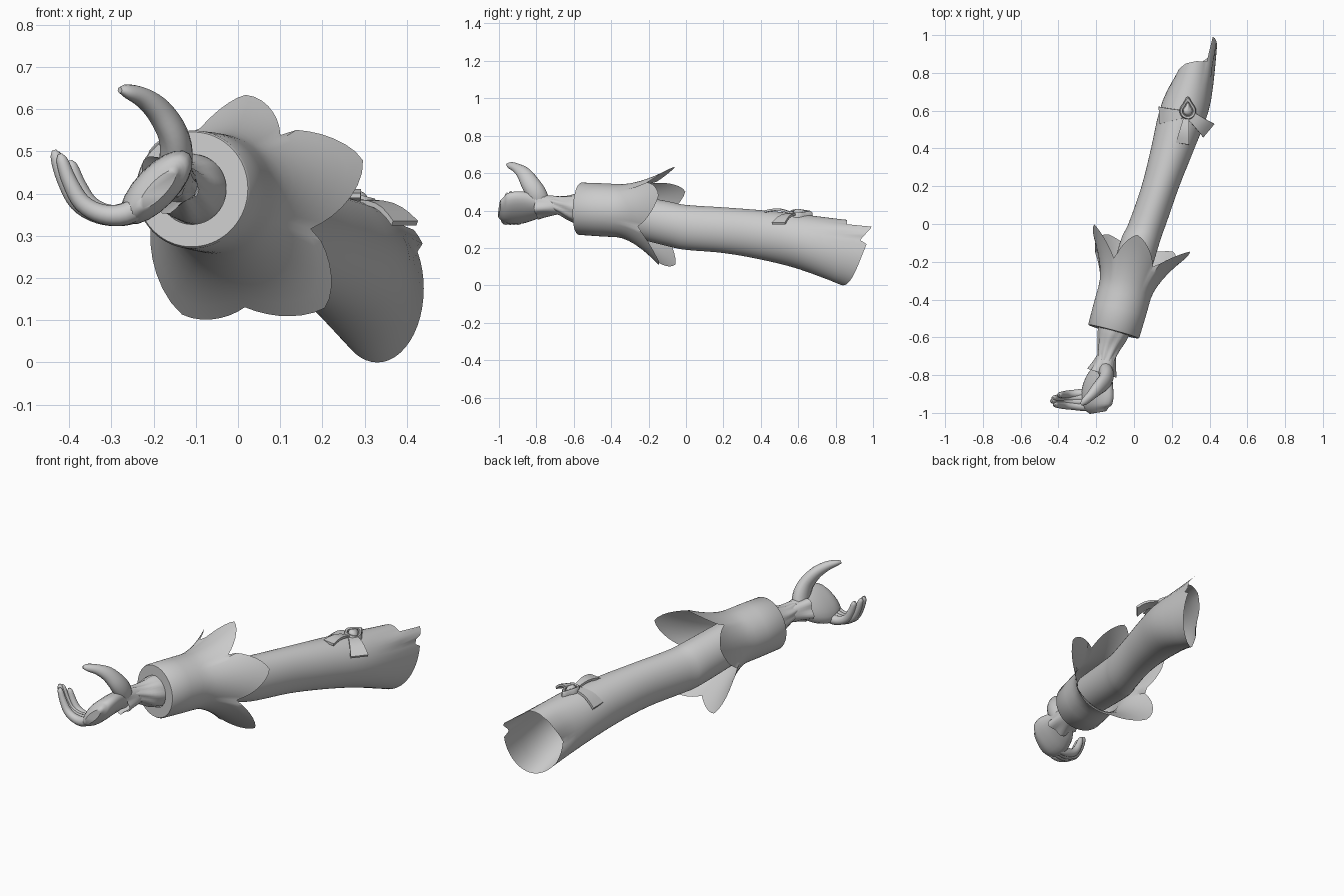
import bpy, bmesh, math
from mathutils import Vector

if "Cube" in bpy.data.objects:
    bpy.data.objects.remove(bpy.data.objects["Cube"], do_unlink=True)

grey = bpy.data.materials.new("plain grey")
grey.use_nodes = True
GREY = (0.6, 0.6, 0.6, 1)
grey.diffuse_color = GREY
grey.node_tree.nodes["Principled BSDF"].inputs["Base Color"].default_value = GREY


def finish(name, bm, angle):
    bmesh.ops.recalc_face_normals(bm, faces=bm.faces)
    mesh = bpy.data.meshes.new(name)
    bm.to_mesh(mesh)
    bm.free()
    obj = bpy.data.objects.new(name, mesh)
    bpy.context.collection.objects.link(obj)
    mesh.materials.append(grey)
    bpy.ops.object.select_all(action='DESELECT')
    obj.select_set(True)
    bpy.context.view_layer.objects.active = obj
    bpy.ops.object.shade_smooth_by_angle(angle=math.radians(angle))


def skin(name, rings, caps=False, angle=50):
    """Join equal closed rings of points into a surface."""
    bm = bmesh.new()
    rows = [[bm.verts.new(p) for p in ring] for ring in rings]
    n = len(rows[0])
    for a, b in zip(rows, rows[1:]):
        for i in range(n):
            j = (i + 1) % n
            bm.faces.new((a[i], a[j], b[j], b[i]))
    if caps:
        bm.faces.new(rows[0])
        bm.faces.new(rows[-1])
    finish(name, bm, angle)


def smooth_path(stations, steps=4):
    """Catmull-Rom interpolation of station tuples."""
    s = [Vector(p) for p in stations]
    s = [s[0] * 2 - s[1]] + s + [s[-1] * 2 - s[-2]]
    out = []
    for a, b, c, d in zip(s, s[1:], s[2:], s[3:]):
        for k in range(steps):
            t = k / steps
            out.append(0.5 * (2 * b + (c - a) * t + (2 * a - 5 * b + 4 * c - d) * t * t
                              + (3 * b - a - 3 * c + d) * t ** 3))
    return out + [s[-2]]


def loft(name, stations, wide, sides=12, caps=True, warp=None):
    """Sweep an ellipse through stations (x, y, z, half width, half depth)."""
    path = smooth_path(stations)
    last = len(path) - 1
    rings = []
    for k, p in enumerate(path):
        t = Vector((path[min(k + 1, last)] - path[max(k - 1, 0)])[:3]).normalized()
        u = Vector(wide)
        u = (u - t * u.dot(t)).normalized()
        v = u.cross(t)
        ring = []
        for i in range(sides):
            th = math.tau * i / sides
            r = warp(th, k / last) if warp else 1
            ring.append(Vector(p[:3]) + (u * p[3] * math.cos(th) + v * p[4] * math.sin(th)) * r)
        rings.append(ring)
    skin(name, rings, caps)


# Long sleeve of upright slices, open at the shoulder with an uneven torn rim
RIM = [(-90, 0), (15, .125), (22, .09), (52, .16), (60, .02), (90, .022),
       (120, .01), (150, -.025), (180, -.08), (225, -.06), (270, 0)]


def rim_offset(deg):
    for (a, fa), (b, fb) in zip(RIM, RIM[1:]):
        if a <= deg <= b:
            return fa + (fb - fa) * (deg - a) / (b - a)


SIDES = 48
rings = []
for x, y, z, a, b in smooth_path([
        (-.06, -.42, .40, .10, .11), (.03, -.1, .33, .105, .12), (.07, 0, .31, .1, .12),
        (.14, .2, .295, .1, .122), (.205, .4, .27, .115, .132), (.265, .6, .235, .13, .147),
        (.33, .84, .175, .11, .175)]):
    angles = [math.tau * i / SIDES - math.pi / 2 for i in range(SIDES)]
    rings.append([Vector((x + a * math.cos(t), y, z + b * math.sin(t))) for t in angles])
for ring, weight in zip(rings[-3:], (.15, .45, 1)):
    for i, p in enumerate(ring):
        p.y += weight * rim_offset(360 * i / SIDES - 90)
        if 35 < 360 * i / SIDES - 90 < 56:
            p.x += .02 * weight
skin("sleeve", rings)

# Bracer: thick front ring, plain tube, then five flared pointed leaves
axis = Vector((.27, .96, -.05)).normalized()
side = Vector((1, -.27, 0)).normalized()
up = side.cross(axis)
front = Vector((-.108, -.57, .41))
# leaf: tip angle, flare, tip length; edge: angle, notch length
leaves = [(19, .14, .51), (94, .1, .515), (155, .125, .515), (239, .17, .505), (306, .17, .505)]
edges = [(-22, .38), (54, .38), (124, .37), (193, .38), (272, .44), (338, .38)]
HALF = 7


def around(t, r, th):
    return front + axis * t + (side * math.cos(th) + up * math.sin(th)) * r


columns = []
for (mid, flare, tip), lo, hi in zip(leaves, edges, edges[1:]):
    for (a, la), (b, lb) in ((lo, (mid, tip)), ((mid, tip), hi)):
        for i in range(HALF):
            u = i / HALF
            # leaf sides bow outward between notch and tip
            k = 1 - (1 - u) ** 1.35 if la < lb else u ** 1.35
            columns.append((math.radians(a + (b - a) * u), la + (lb - la) * k, flare))
rings = [[around(t, r, th) for th, end, flare in columns]
         for t, r in ((.1, .075), (.0, .083), (0, .136), (.006, .14), (.12, .142))]
for k in range(1, 11):
    ring = []
    for th, end, flare in columns:
        t = .12 + (end - .12) * k / 10
        s = max(0, t - .22) / .28
        ring.append(around(t, .142 + flare * s ** 1.6, th))
    rings.append(ring)
skin("bracer", rings, angle=35)

# Gathered under-sleeve and ragged wrist frill
loft("under_sleeve", [(-.085, -.47, .41, .085, .085), (-.112, -.58, .412, .08, .08),
                      (-.135, -.66, .425, .058, .052), (-.15, -.73, .44, .042, .04)],
     (1, 0, 0), sides=40, caps=False, warp=lambda th, t: 1 + .09 * t * math.sin(8 * th + 5 * t))
loft("wrist_frill", [(-.14, -.68, .425, .045, .045), (-.155, -.74, .425, .06, .055),
                     (-.17, -.79, .425, .075, .065)],
     (1, 0, 0), sides=30, caps=False, warp=lambda th, t: 1 + .14 * t * math.sin(5 * th))

# Palm, tilted diagonally, cupping toward the fingers
loft("palm", [(-.13, -.66, .425, .04, .04), (-.157, -.75, .435, .055, .042),
              (-.182, -.83, .425, .095, .048), (-.193, -.9, .415, .112, .05),
              (-.195, -.96, .41, .1, .045), (-.19, -.998, .41, .06, .02)],
     (.7, 0, .72), sides=20)

# Thumb arching up and over
loft("thumb", [(-.165, -.77, .41, .05, .035), (-.147, -.795, .48, .054, .04),
               (-.154, -.83, .54, .05, .036), (-.187, -.865, .595, .04, .031),
               (-.225, -.905, .627, .027, .024), (-.262, -.94, .642, .02, .016),
               (-.28, -.955, .645, .008, .007)], (0, 1, .3), sides=14)

# Four curled fingers stacked along the palm edge
for name, y, fan, reach in (("index_finger", -.968, .012, .94), ("middle_finger", -.942, .005, 1),
                            ("ring_finger", -.916, -.006, .97), ("little_finger", -.893, -.012, .84)):
    curl = [(0, .392, .026), (-.07, .352, .026), (-.13, .352, .023), (-.18, .38, .021),
            (-.212, .435, .018), (-.23, .485, .014), (-.236, .503, .005)]
    loft(name, [(-.2 + x * reach, y - fan * x / .236, .35 + (z - .35) * reach, r, r)
                for x, z, r in curl], (0, 1, 0))


# Ribbon bow on the sleeve: two loops and a middle tail
def ribbon(name, root, tip, w0, w1, thick=.012):
    root, tip = Vector(root), Vector(tip)
    d = (tip - root).normalized()
    w = d.cross(Vector((0, 0, 1))).normalized()
    n = w.cross(d)
    rings = []
    for k in range(6):
        t = k / 5
        c = root.lerp(tip, t) + n * .014 * math.sin(math.pi * t)
        h = w0 + (w1 - w0) * t
        rings.append([c + w * h * a + n * thick * b * .5
                      for a, b in ((-1, -1), (1, -1), (1, 1), (-1, 1))])
    skin(name, rings, True, 35)


ribbon("bow_left_loop", (.255, .58, .387), (.135, .575, .325), .022, .046)
ribbon("bow_right_loop", (.305, .57, .38), (.395, .495, .33), .025, .046)
ribbon("bow_tail", (.277, .56, .387), (.256, .425, .395), .015, .035)


# Teardrop brooch: raised frame with a domed gem
def teardrop(scale, z):
    pts = []
    for i in range(32):
        a = math.tau * i / 32
        r = 1 + .75 * math.exp(-((math.degrees(a) - 90) / 26) ** 2)
        pts.append(Vector((.285 + scale * math.cos(a) * (.9 + .1 * r), .598 + scale * r * math.sin(a),
                           z - .25 * scale * math.cos(a))))
    return pts


skin("brooch_frame", [teardrop(s, z) for s, z in
                      ((.044, .365), (.044, .39), (.039, .398), (.029, .396), (.027, .386))], True, 40)
skin("brooch_gem", [teardrop(s, z) for s, z in
                    ((.025, .384), (.022, .398), (.014, .405), (.004, .408))], True)
